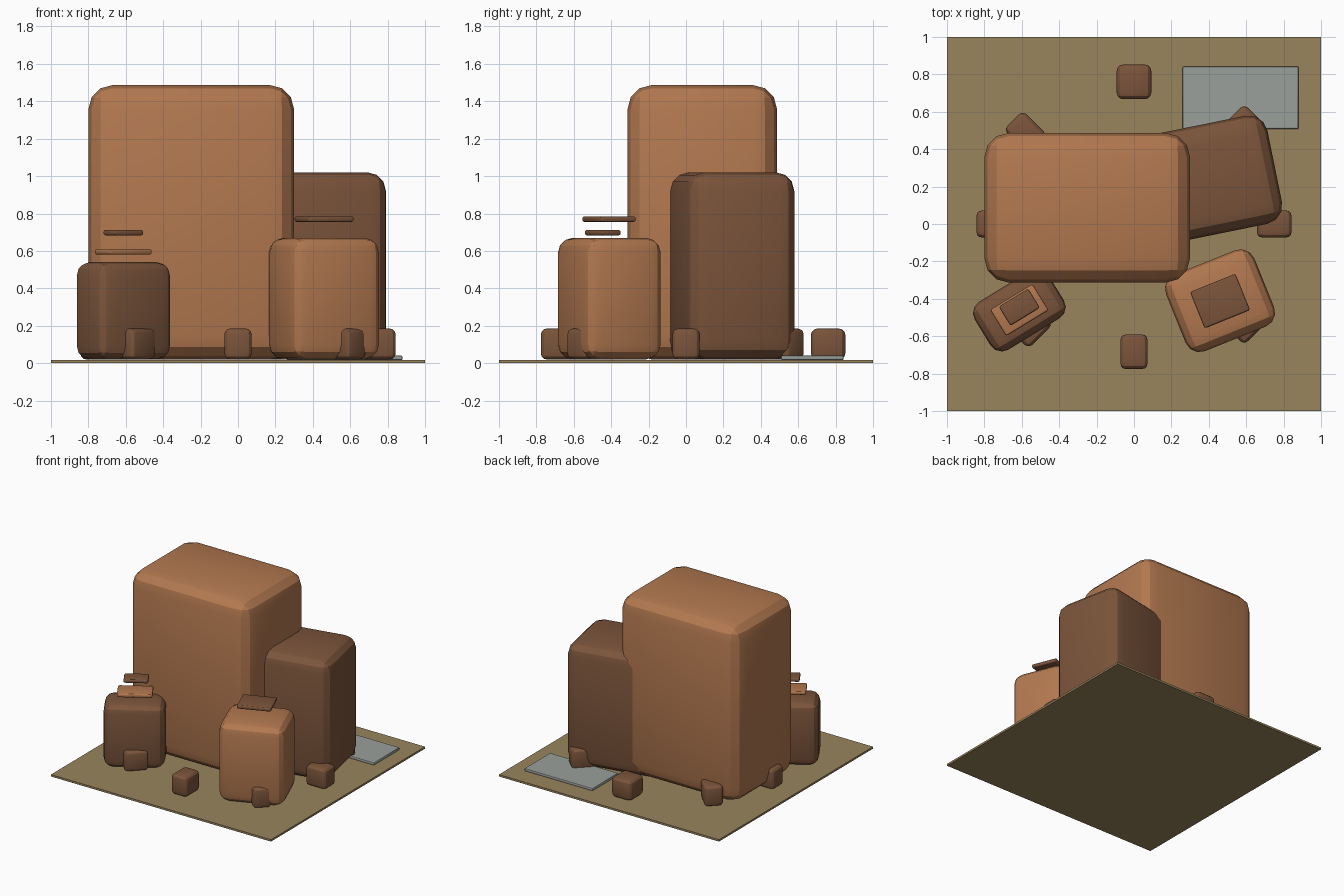
import bpy, math

cube = bpy.data.objects.get("Cube")
if cube:
    bpy.data.objects.remove(cube, do_unlink=True)


def material(name, rgb):
    m = bpy.data.materials.new(name)
    m.use_nodes = True
    m.diffuse_color = (*rgb, 1)
    m.node_tree.nodes["Principled BSDF"].inputs["Base Color"].default_value = (*rgb, 1)
    return m


CLAY = material("light clay", (0.45, 0.19, 0.08))
DARK = material("dark clay", (0.20, 0.09, 0.044))
SOIL = material("dry soil", (0.32, 0.235, 0.11))
SLATE = material("grey slate", (0.32, 0.35, 0.33))


def block(name, mat, x, y, base, size, radius=0, turn=0, segments=3):
    """Rounded box standing on height base, turned about z in degrees."""
    bpy.ops.mesh.primitive_cube_add(size=1, location=(x, y, base + size[2] / 2))
    ob = bpy.context.object
    ob.name = name
    ob.scale = size
    bpy.ops.object.transform_apply(location=False, rotation=False, scale=True)
    ob.rotation_euler.z = math.radians(turn)
    ob.data.materials.append(mat)
    if radius:
        bev = ob.modifiers.new("rounded edges", "BEVEL")
        bev.width = radius
        bev.segments = segments
        bpy.ops.object.modifier_apply(modifier=bev.name)
        bpy.ops.object.shade_smooth_by_angle(angle=math.radians(20))
    return ob


# Ground and paved pad
block("ground", SOIL, 0, 0, 0, (2, 2, 0.016))
block("stone_pad", SLATE, 0.57, 0.675, 0.016, (0.62, 0.335, 0.024), 0.008, segments=2)

# Large blocks
block("main_block", CLAY, -0.25, 0.087, 0.02, (1.1, 0.8, 1.467), 0.13)
block("side_block", DARK, 0.36, 0.23, 0.02, (0.8, 0.59, 1.0), 0.1, 11.5)

# Small front blocks
block("front_right_block", DARK, -0.613, -0.46, 0.02, (0.46, 0.30, 0.52), 0.07, 31.5)
block("front_left_block", CLAY, 0.46, -0.41, 0.02, (0.51, 0.44, 0.65), 0.08, 22)

# Thin slabs hovering above the small blocks
block("lower_slab", CLAY, -0.613, -0.46, 0.58, (0.265, 0.165, 0.03), 0.012, 31.5)
block("upper_slab", DARK, -0.613, -0.445, 0.683, (0.185, 0.12, 0.03), 0.012, 31.5)
block("left_slab", DARK, 0.46, -0.412, 0.755, (0.262, 0.21, 0.03), 0.012, 22)

# Ring of stones, long axis pointing outwards: x, y, turn
stones = [(0.75, 0, 0), (0.575, 0.525, 45), (-0.58, 0.49, 135), (-0.75, 0, 0),
          (-0.55, -0.55, 45), (0.575, -0.53, 135), (0, -0.683, 90)]
for i, (x, y, turn) in enumerate(stones):
    block(f"ring_stone_{i + 1}", DARK, x, y, 0.02, (0.185, 0.145, 0.165), 0.03, turn)
block("back_stone", DARK, 0, 0.76, 0.02, (0.185, 0.185, 0.165), 0.035)
